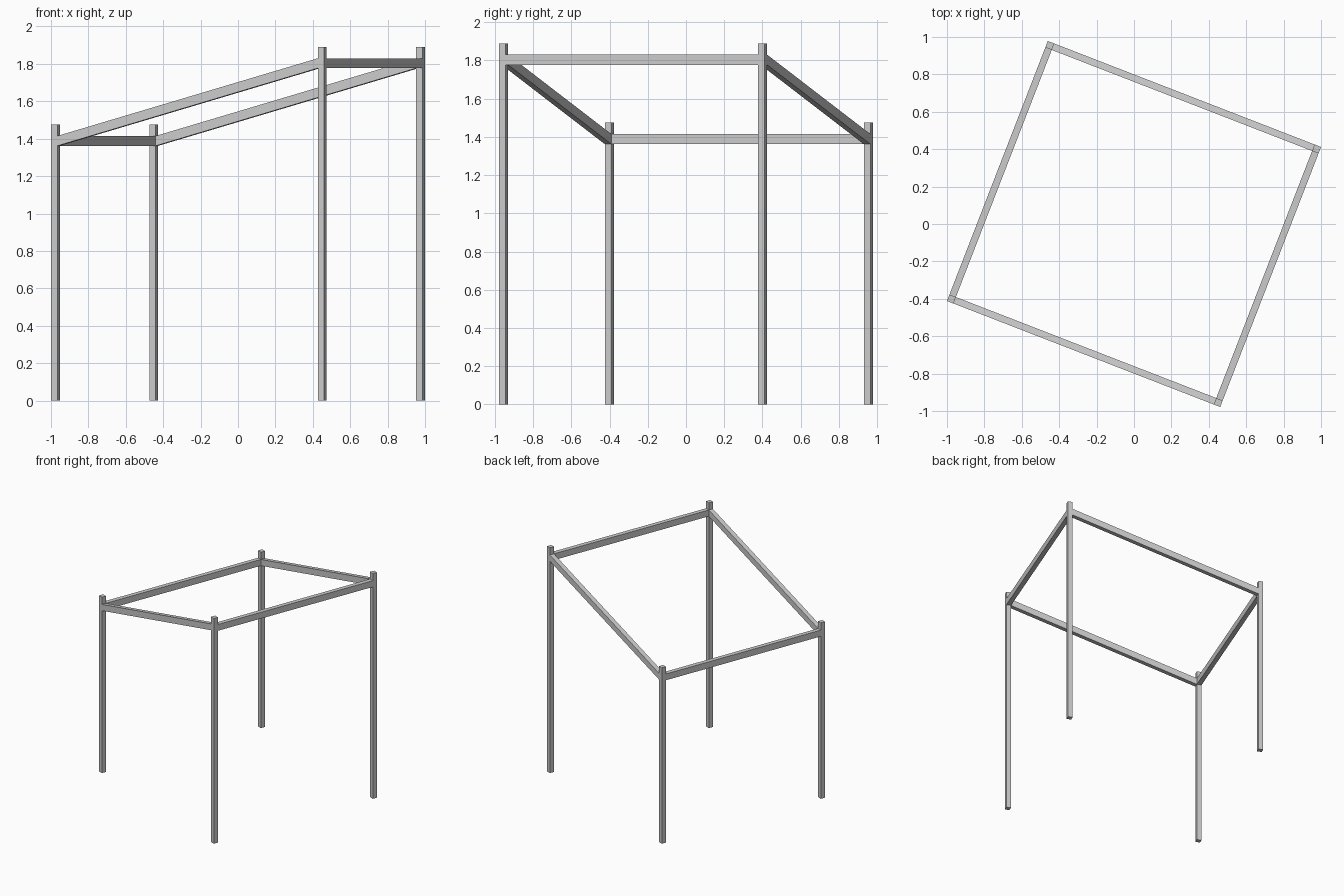
import bpy, bmesh
from math import radians
from mathutils import Matrix, Vector

if "Cube" in bpy.data.objects:
    bpy.data.objects.remove(bpy.data.objects["Cube"])

ROT = Matrix.Rotation(radians(-21.2), 4, 'Z')   # whole frame is turned in plan
HX, HY = 0.765, 0.727                           # half spacing of post centres
S = 0.037                                       # bar thickness
LOW, HIGH, BEAM = 1.362, 1.777, 0.053           # rail undersides, rail depth


def bar(name, x0, x1, y0, y1, za, zb, top_a, top_b):
    """Box between x0 and x1 whose bottom/top heights may differ at each end."""
    bm = bmesh.new()
    bmesh.ops.create_cube(bm, size=1)
    for v in bm.verts:
        right, back, up = v.co.x > 0, v.co.y > 0, v.co.z > 0
        z = (top_b if up else zb) if right else (top_a if up else za)
        v.co = ROT @ Vector((x1 if right else x0, y1 if back else y0, z))
    mesh = bpy.data.meshes.new(name)
    bm.to_mesh(mesh)
    bm.free()
    bpy.context.collection.objects.link(bpy.data.objects.new(name, mesh))


h = S / 2
# Four upright posts, tall on the right and short on the left
for sx, label, top in ((-1, "short", 1.476), (1, "tall", 1.89)):
    for sy, side in ((-1, "front"), (1, "back")):
        x, y = sx * HX, sy * HY
        bar(f"{label}_post_{side}", x - h, x + h, y - h, y + h, 0, 0, top, top)

# Level rails between posts of equal height
for x, z, label in ((-HX, LOW, "low"), (HX, HIGH, "high")):
    bar(f"{label}_rail", x - h, x + h, -HY + h, HY - h, z, z, z + BEAM, z + BEAM)

# Sloping rails from short to tall posts
for y, side in ((-HY, "front"), (HY, "back")):
    bar(f"sloping_rail_{side}", -HX + h, HX - h, y - h, y + h,
        LOW, HIGH, LOW + BEAM, HIGH + BEAM)
